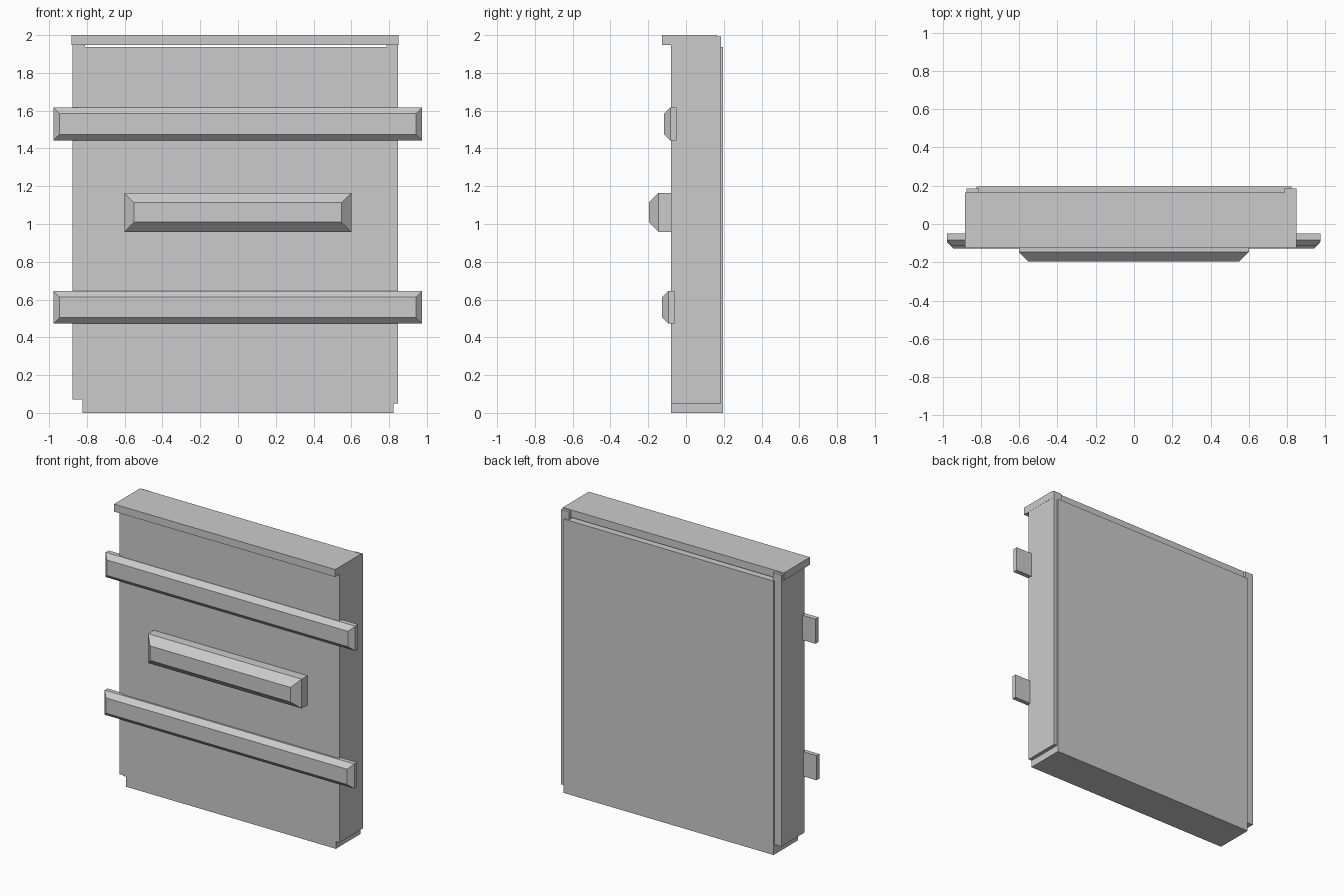
import bpy

if "Cube" in bpy.data.objects:
    bpy.data.objects.remove(bpy.data.objects["Cube"])


def mesh_object(name, verts, faces):
    me = bpy.data.meshes.new(name)
    me.from_pydata(verts, [], faces)
    ob = bpy.data.objects.new(name, me)
    bpy.context.collection.objects.link(ob)
    return ob


def loft(name, rings):
    """Close a solid through successive rings of equal point count."""
    n = len(rings[0])
    verts = [p for ring in rings for p in ring]
    faces = [tuple(reversed(range(n))), tuple(range(len(verts) - n, len(verts)))]
    for r in range(len(rings) - 1):
        for i in range(n):
            j = (i + 1) % n
            faces.append((r * n + i, r * n + j, (r + 1) * n + j, (r + 1) * n + i))
    return mesh_object(name, verts, faces)


def prism(name, outline, z0, z1):
    """Extrude a counter-clockwise xy outline upwards."""
    return loft(name, [[(x, y, z) for x, y in outline] for z in (z0, z1)])


def box(name, x0, x1, y0, y1, z0, z1):
    return prism(name, [(x0, y0), (x1, y0), (x1, y1), (x0, y1)], z0, z1)


def bevelled_bar(name, x0, x1, z0, z1, back, shoulder, front, inset):
    """Bar whose front face is inset, with sloping borders."""
    rings = []
    for y, d in ((back, 0), (shoulder, 0), (front, inset)):
        rings.append([(x0 + d, y, z0 + d), (x1 - d, y, z0 + d),
                      (x1 - d, y, z1 - d), (x0 + d, y, z1 - d)])
    return loft(name, rings)


# Main slab, stopping just short of the cap
box("main_panel", -0.822, 0.822, -0.08, 0.195, 0, 1.937)

# Side posts: the left one has a small step along its front edge
prism("left_post", [(-0.875, -0.072), (-0.845, -0.072), (-0.845, -0.079),
                    (-0.81, -0.079), (-0.81, 0.185), (-0.875, 0.185)], 0.07, 1.99)
box("right_post", 0.785, 0.848, -0.079, 0.185, 0.05, 1.993)

# Overhanging top cap
box("top_cap", -0.882, 0.849, -0.126, 0.165, 1.947, 2.0)

# Long cross battens and the raised centre block
bevelled_bar("upper_batten", -0.978, 0.975, 1.442, 1.617, -0.05, -0.083, -0.116, 0.033)
bevelled_bar("lower_batten", -0.978, 0.975, 0.472, 0.646, -0.062, -0.093, -0.127, 0.033)
bevelled_bar("centre_block", -0.602, 0.6, 0.958, 1.165, -0.075, -0.145, -0.197, 0.052)
